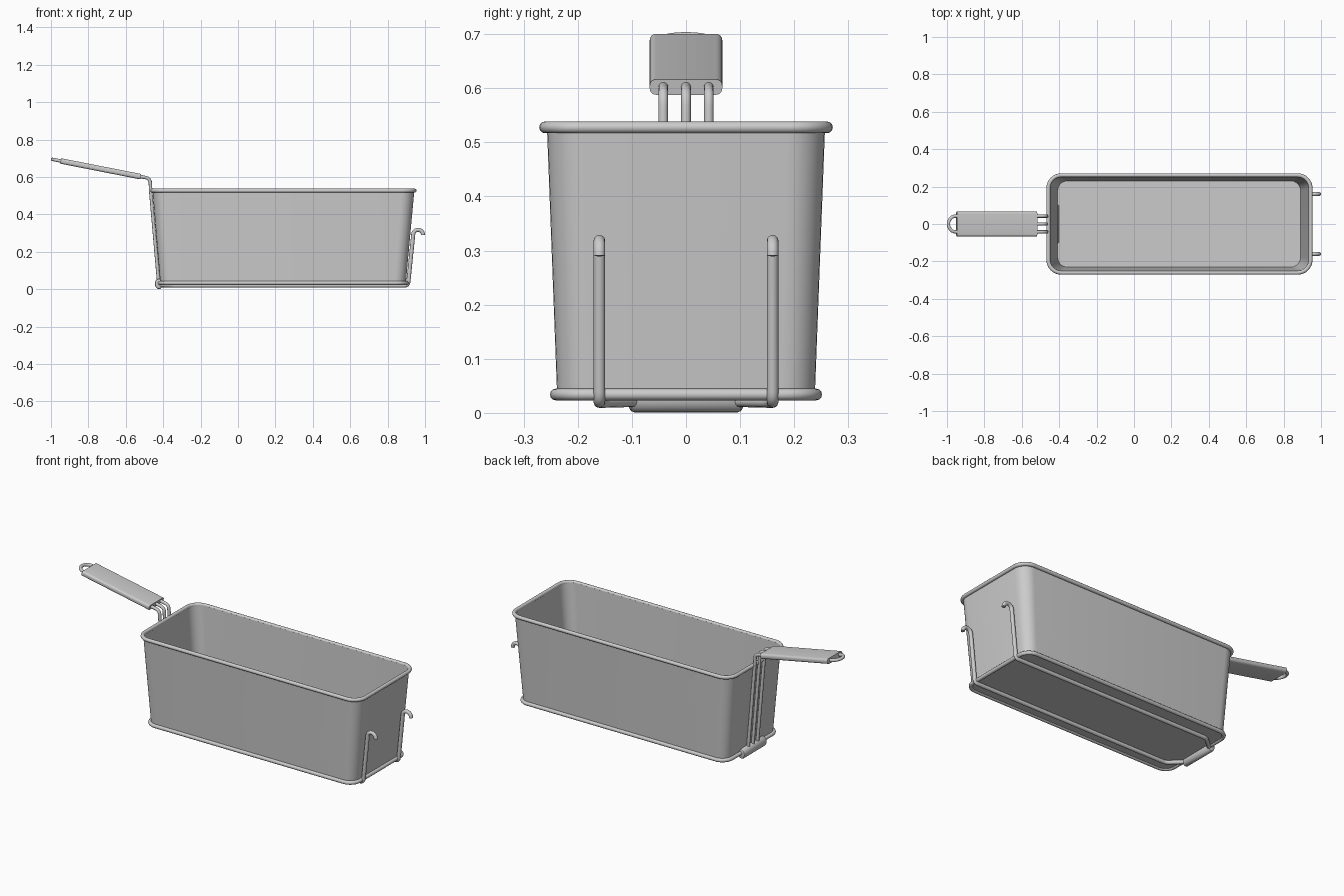
import bpy, bmesh, math
from mathutils import Vector

if "Cube" in bpy.data.objects:
    bpy.data.objects.remove(bpy.data.objects["Cube"])


def rounded_rect(x0, x1, hy, r, n=8):
    """2D outline of a rounded rectangle, counter-clockwise."""
    pts = []
    for k, (cx, cy) in enumerate([(x1 - r, hy - r), (x0 + r, hy - r),
                                  (x0 + r, r - hy), (x1 - r, r - hy)]):
        for i in range(n + 1):
            a = math.pi / 2 * (k + i / n)
            pts.append((cx + r * math.cos(a), cy + r * math.sin(a)))
    return pts


def finish(ob):
    bpy.ops.object.select_all(action='DESELECT')
    ob.select_set(True)
    bpy.context.view_layer.objects.active = ob
    if ob.type == 'CURVE':
        bpy.ops.object.convert(target='MESH')
        ob = bpy.context.object
    bpy.ops.object.shade_smooth_by_angle(angle=math.radians(35))
    return ob


def loft(name, rings):
    """Closed skin through matching rings, capped at both ends."""
    bm = bmesh.new()
    vs = [[bm.verts.new(p) for p in ring] for ring in rings]
    n = len(vs[0])
    for a, b in zip(vs, vs[1:]):
        for i in range(n):
            j = (i + 1) % n
            bm.faces.new((a[i], a[j], b[j], b[i]))
    bm.faces.new(vs[0][::-1])
    bm.faces.new(vs[-1])
    bmesh.ops.recalc_face_normals(bm, faces=bm.faces[:])
    me = bpy.data.meshes.new(name)
    bm.to_mesh(me)
    bm.free()
    ob = bpy.data.objects.new(name, me)
    bpy.context.collection.objects.link(ob)
    return finish(ob)


def fillet(pts, r, n=6):
    """Round the inner corners of a 3D polyline."""
    pts = [Vector(p) for p in pts]
    out = [pts[0]]
    for a, b, c in zip(pts, pts[1:], pts[2:]):
        d = min(r, (a - b).length * 0.49, (c - b).length * 0.49)
        p, q = b + (a - b).normalized() * d, b + (c - b).normalized() * d
        for i in range(n + 1):
            t = i / n
            out.append(p * (1 - t) ** 2 + b * 2 * t * (1 - t) + q * t * t)
    return out + [pts[-1]]


def wire(name, pts, r, closed=False):
    cu = bpy.data.curves.new(name, 'CURVE')
    cu.dimensions = '3D'
    cu.bevel_depth = r
    cu.bevel_resolution = 4
    cu.use_fill_caps = True
    sp = cu.splines.new('POLY')
    sp.points.add(len(pts) - 1)
    for p, co in zip(sp.points, pts):
        p.co = (*co, 1)
    sp.use_cyclic_u = closed
    ob = bpy.data.objects.new(name, cu)
    bpy.context.collection.objects.link(ob)
    return finish(ob)


def level(x0, x1, hy, r, z):
    return [(x, y, z) for x, y in rounded_rect(x0, x1, hy, r)]


# Tapered pan: outside up, over the lip, inside down to the floor
T = 0.007
loft("basket_body", [
    level(-0.415, 0.897, 0.238, 0.06, 0.030),
    level(-0.457, 0.943, 0.257, 0.07, 0.530),
    level(-0.457 + T, 0.943 - T, 0.257 - T, 0.07 - T, 0.530),
    level(-0.415 + T, 0.897 - T, 0.238 - T, 0.06 - T, 0.037)])

# Rolled wire rims
wire("top_rim", level(-0.458, 0.944, 0.2605, 0.07, 0.5275), 0.0108, True)
wire("bottom_rim", level(-0.419, 0.901, 0.2405, 0.06, 0.034), 0.0108, True)

# Support wires: hook, down the end wall, under the floor to the bracket
for side, name in ((-1, "front_hook_wire"), (1, "back_hook_wire")):
    y = 0.16 * side
    cx, cz, r = 0.963, 0.292, 0.026
    hook = [(cx + r * math.cos(a), y, cz + r * math.sin(a))
            for a in [math.radians(10 + 15 * i) for i in range(12)]]
    hook.insert(0, (cx + r, y, cz - 0.002))
    path = fillet([hook[-1], (0.909, y, 0.020), (-0.34, y, 0.020),
                   (-0.424, 0.085 * side, 0.022)], 0.02)
    wire(name, hook + path[1:], 0.0108)

# Crosswise bracket holding the wires at the handle end
loft("bracket", [
    [(-0.4225 + s * 0.022 * math.cos(a), y, 0.029 + s * 0.028 * math.sin(a))
     for a in [math.tau * i / 24 for i in range(24)]]
    for y, s in ((-0.105, 0.7), (-0.102, 0.9), (-0.096, 1),
                 (0.096, 1), (0.102, 0.9), (0.105, 0.7))])

# Handle wires: outer pair joined by a hanging loop, plus one in the middle
start, end = Vector((-0.52, 0, 0.602)), Vector((-0.948, 0, 0.686))
axis = (end - start).normalized()


def riser(y):
    return fillet([(-0.424, y, 0.035), (-0.4665, y, 0.52), (-0.470, y, 0.593),
                   start + Vector((0, y, 0))], 0.035)


W = 0.042
loop_end = []
for i in range(13):
    a = -math.pi / 2 + math.pi * i / 12
    loop_end.append(end + axis * (0.006 + 0.039 * math.cos(a)) + Vector((0, W * math.sin(a), 0)))
wire("handle_loop_wire", riser(-W) + loop_end + riser(W)[::-1], 0.009)
wire("handle_middle_wire", riser(0) + [end - axis * 0.1], 0.009)

# Flat rounded grip
up = Vector((-axis.z, 0, axis.x))
section = rounded_rect(-0.0145, 0.0145, 0.067, 0.0115, 5)
loft("grip", [[c + up * u + Vector((0, v, 0)) for u, v in section]
              for c in (start, end)])
